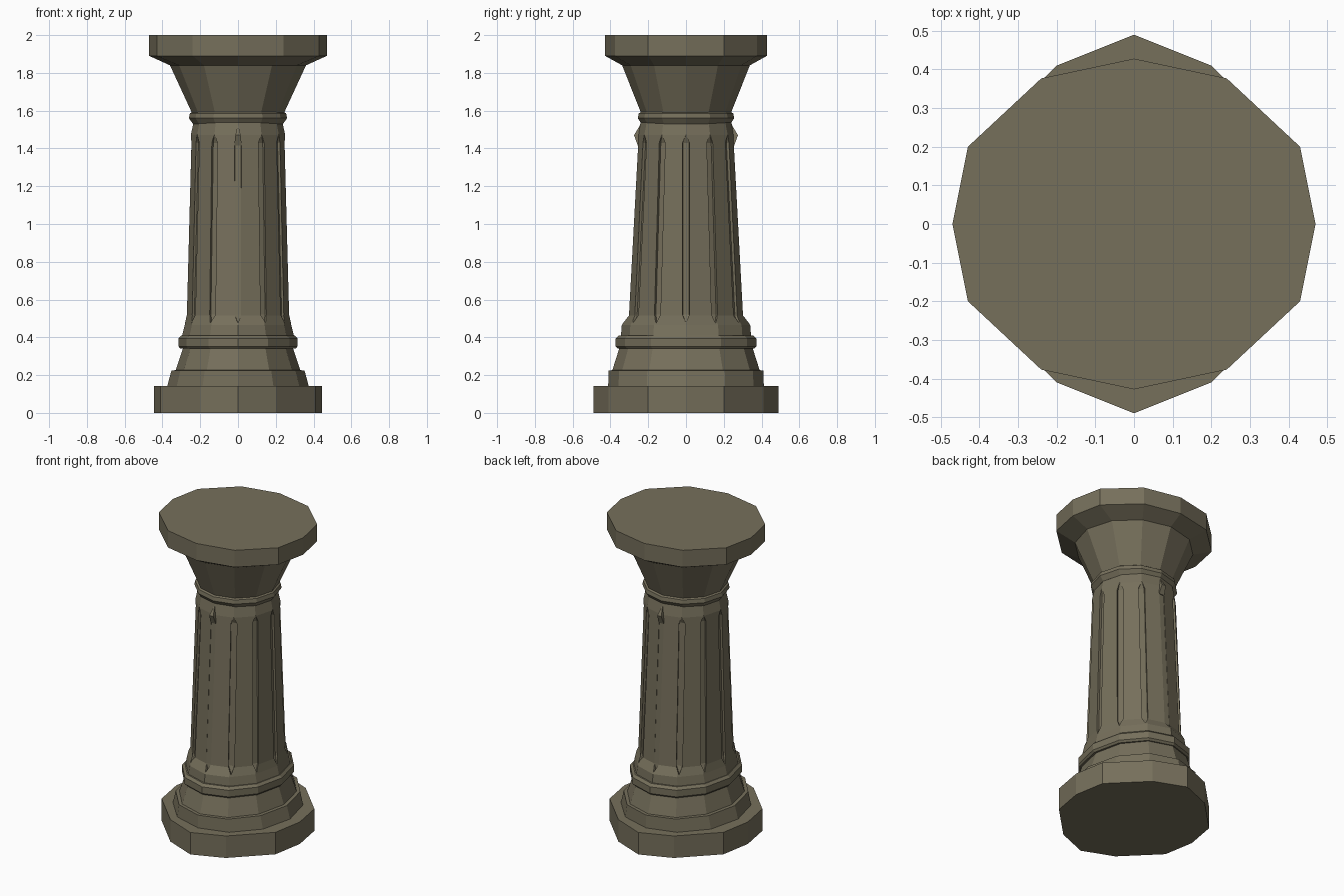
import bpy, bmesh, math
from mathutils import Vector

if "Cube" in bpy.data.objects:
    bpy.data.objects.remove(bpy.data.objects["Cube"])

stone = bpy.data.materials.new("stone")
stone.diffuse_color = (0.18, 0.16, 0.105, 1)
stone.use_nodes = True
stone.node_tree.nodes["Principled BSDF"].inputs["Base Color"].default_value = stone.diffuse_color


def ring(rx, ry):
    """Twelve-sided ellipse with corners on both axes."""
    return [(rx * math.cos(math.radians(30 * i)), ry * math.sin(math.radians(30 * i)))
            for i in range(12)]


def quarter(pts):
    """Mirror four corner points (from +x round to +y) into a full outline."""
    half = pts + [(-x, y) for x, y in reversed(pts[:-1])]
    return half + [(x, -y) for x, y in reversed(half[1:-1])]


def loft(name, sections):
    """Skin a stack of (z, outline) sections and cap both ends."""
    bm = bmesh.new()
    rows = [[bm.verts.new((x, y, z)) for x, y in pts] for z, pts in sections]
    for a, b in zip(rows, rows[1:]):
        for i in range(len(a)):
            j = (i + 1) % len(a)
            bm.faces.new((a[i], a[j], b[j], b[i]))
    bm.faces.new(rows[0][::-1])
    bm.faces.new(rows[-1])
    bmesh.ops.recalc_face_normals(bm, faces=bm.faces)
    me = bpy.data.meshes.new(name)
    bm.to_mesh(me)
    bm.free()
    me.materials.append(stone)
    ob = bpy.data.objects.new(name, me)
    bpy.context.collection.objects.link(ob)
    return ob


# Base slab and stepped foot
slab = quarter([(.445, 0), (.41, .2), (.2, .41), (0, .49)])
loft("base_slab", [(0, slab), (.143, slab)])
loft("foot", [(.14, ring(.375, .412)), (.225, ring(.352, .41)),
              (.226, ring(.33, .39)), (.345, ring(.29, .352))])

# Lower moulding
loft("lower_moulding", [(.34, ring(.305, .36)), (.352, ring(.315, .372)),
                        (.395, ring(.315, .372)), (.41, ring(.3, .355))])

# Tapering shaft
shaft = loft("shaft", [(.40, ring(.298, .345)), (.465, ring(.282, .34)),
                       (.515, ring(.275, .307)), (1.47, ring(.25, .255)),
                       (1.54, ring(.235, .24))])


# Pointed flutes cut along the corners of the shaft
def add_flute(bm, angle, depth):
    c, s = math.cos(angle), math.sin(angle)
    side = Vector((-s, c, 0))
    out = Vector((c, s, 0))
    low = Vector((.275 * c, .307 * s, .52))
    high = Vector((.25 * c, .255 * s, 1.43))
    rows = []
    for p in (low, high):
        rows.append([bm.verts.new(p + side * u + out * v) for u, v in
                     ((-.017, -depth), (.017, -depth), (.022, .06), (-.022, .06))])
    tips = [[bm.verts.new(p + out * v + Vector((0, 0, dz))) for v in (.0, .06)]
            for p, dz in ((low, -.045), (high, .045))]
    a, b = rows
    for i in range(4):
        if i != 2:
            j = (i + 1) % 4
            bm.faces.new((a[i], a[j], b[j], b[i]))
    bm.faces.new((a[2], a[3], b[3], b[2]))
    for r, t in zip(rows, tips):
        bm.faces.new((r[0], r[1], t[0]))
        bm.faces.new((r[1], r[2], t[1], t[0]))
        bm.faces.new((r[2], r[3], t[1]))
        bm.faces.new((r[3], r[0], t[0], t[1]))


bm = bmesh.new()
for k in range(12):
    add_flute(bm, math.radians(30 * k), .006 if k in (3, 9) else .018)
bmesh.ops.recalc_face_normals(bm, faces=bm.faces)
me = bpy.data.meshes.new("flute_cutter")
bm.to_mesh(me)
bm.free()
me.materials.append(stone)
cutter = bpy.data.objects.new("flute_cutter", me)
bpy.context.collection.objects.link(cutter)
cutter.hide_render = True
cutter.hide_viewport = True
mod = shaft.modifiers.new("flutes", 'BOOLEAN')
mod.operation = 'DIFFERENCE'
mod.solver = 'EXACT'
mod.object = cutter

# Small pointed studs at the top of the front and back flutes
for label, s in (("front", -1), ("back", 1)):
    def diamond(w, y0, y1):
        return [(-w, s * y0), (w, s * y0), (w, s * y1), (-w, s * y1)]
    loft(label + "_stud", [(1.415, diamond(.02, .22, .255)),
                           (1.47, diamond(.014, .22, .275)),
                           (1.525, diamond(.002, .22, .242))])

# Upper moulding, flared capital and top slab
loft("upper_moulding", [(1.53, ring(.238, .235)), (1.56, ring(.26, .255)),
                        (1.585, ring(.255, .25)), (1.595, ring(.24, .235))])
loft("capital", [(1.58, ring(.24, .235)), (1.84, ring(.36, .338)), (1.86, ring(.36, .338))])
cap = quarter([(.47, 0), (.43, .2), (.24, .377), (0, .428)])
loft("top_slab", [(1.84, ring(.36, .338)), (1.89, cap), (2, cap)])
